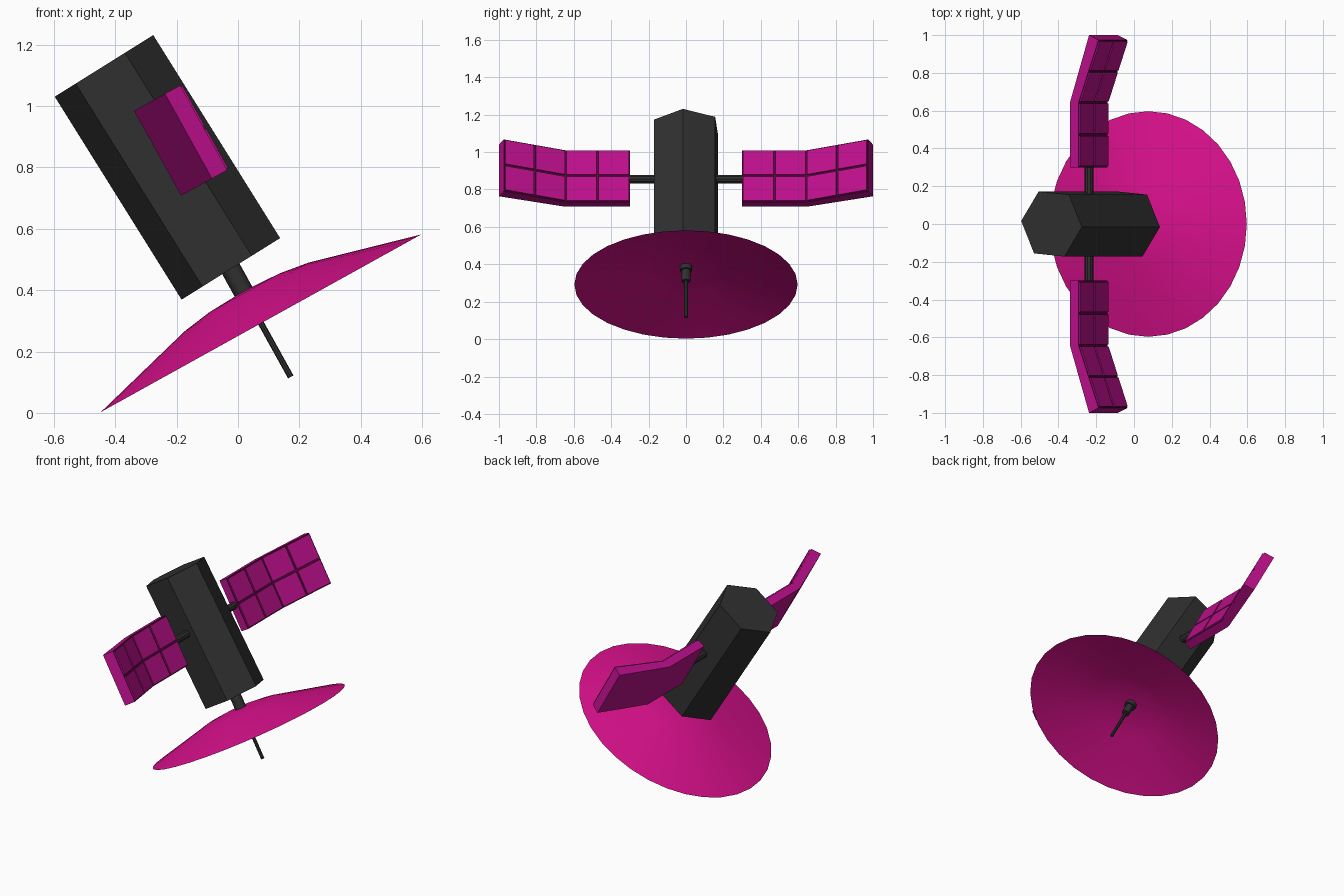
import bpy, bmesh
from math import radians, cos, sin, pi
from mathutils import Matrix, Vector

cube = bpy.data.objects.get("Cube")
if cube:
    bpy.data.objects.remove(cube, do_unlink=True)


def material(name, rgb):
    m = bpy.data.materials.new(name)
    m.use_nodes = True
    m.diffuse_color = (*rgb, 1)
    m.node_tree.nodes["Principled BSDF"].inputs["Base Color"].default_value = (*rgb, 1)
    return m


PINK = material("dish pink", (0.69, 0.005, 0.26))
PURPLE = material("panel magenta", (0.50, 0.005, 0.26))
SEAM = material("seam dark magenta", (0.10, 0.002, 0.05))
GREY = material("charcoal grey", (0.03, 0.03, 0.03))


def frame(x, z, tilt):
    """Frame tilted about the y axis, its z axis leaning towards -x."""
    return Matrix.Translation((x, 0, z)) @ Matrix.Rotation(-radians(tilt), 4, 'Y')


def finish(name, bm, matrix, *mats):
    bmesh.ops.recalc_face_normals(bm, faces=bm.faces)
    mesh = bpy.data.meshes.new(name)
    bm.to_mesh(mesh)
    bm.free()
    for m in mats:
        mesh.materials.append(m)
    obj = bpy.data.objects.new(name, mesh)
    obj.matrix_world = matrix
    bpy.context.collection.objects.link(obj)
    return obj


def prism_mesh(outline, z0, z1):
    bm = bmesh.new()
    face = bm.faces.new([bm.verts.new((x, y, z0)) for x, y in outline])
    up = bmesh.ops.extrude_face_region(bm, geom=[face])
    verts = [g for g in up["geom"] if isinstance(g, bmesh.types.BMVert)]
    bmesh.ops.translate(bm, vec=(0, 0, z1 - z0), verts=verts)
    bmesh.ops.recalc_face_normals(bm, faces=bm.faces)
    bm.normal_update()
    return bm


def lathe(name, profile, matrix, sides, mat):
    """Spin a (radius, height) profile around the local z axis."""
    bm = bmesh.new()
    verts = [bm.verts.new((r, 0, h)) for r, h in profile]
    edges = [bm.edges.new(pair) for pair in zip(verts, verts[1:])]
    bmesh.ops.spin(bm, geom=verts + edges, cent=(0, 0, 0), axis=(0, 0, 1),
                   angle=2 * pi, steps=sides)
    bmesh.ops.remove_doubles(bm, verts=bm.verts, dist=0.0005)
    obj = finish(name, bm, matrix, mat)
    bpy.ops.object.select_all(action='DESELECT')
    obj.select_set(True)
    bpy.context.view_layer.objects.active = obj
    bpy.ops.object.shade_smooth_by_angle(angle=radians(30))
    return obj


# Hexagonal body, slightly rolled about its own axis
hexagon = [(0.19 * cos(radians(a)), 0.19 * sin(radians(a))) for a in range(-5, 355, 60)]
finish("body", prism_mesh(hexagon, -0.39, 0.39), frame(-0.23, 0.80, 32), GREY)

# Dish: thin closed shell
dish_frame = frame(0.075, 0.292, 29)
outer = [(0.597, 0), (0.23, 0.098), (0.13, 0.113), (0, 0.119)]
inner = [(r, h - 0.006) for r, h in outer[:0:-1]]
lathe("dish", outer + inner + outer[:1], dish_frame, 32, PINK)

# Neck through the dish and the feed rod, stepping down in radius
lathe("neck", [(0, 0.24), (0.033, 0.24), (0.033, 0.085), (0, 0.085)], dish_frame, 16, GREY)
lathe("feed_sleeve", [(0, 0.1), (0.023, 0.1), (0.023, 0.02), (0, 0.02)], dish_frame, 12, GREY)
lathe("feed_rod", [(0, 0.03), (0.01, 0.03), (0.01, -0.20), (0, -0.20)], dish_frame, 8, GREY)

# Solar wings: bent slab, raised cells on its front, arm to the body
wing_frame = frame(-0.262, 0.846, 29)
half = 0.158
front = [Vector(p) for p in ((0.052, 0.30), (0.052, 0.645), (0.172, 0.974))]
back = [Vector(p) for p in ((0.115, 1.0), (0, 0.645), (0, 0.30))]
gap = 0.006

for side, label in ((1, "back"), (-1, "front")):
    bm = prism_mesh([(p.x, side * p.y) for p in front + back], -half, half)
    for f in bm.faces:
        f.material_index = 1 if f.normal.x > 0.5 else 0
    finish(f"{label}_panel", bm, wing_frame, PURPLE, SEAM)

    cells = bmesh.new()
    for a, b in zip(front, front[1:]):
        along = (b - a).normalized()
        out = Vector((along.y, -along.x)) * 0.008
        mid = (a + b) / 2
        for p, q in ((a, mid), (mid, b)):
            p, q = p + along * gap, q - along * gap
            quad = [(v.x, side * v.y) for v in (p, q, q + out, p + out)]
            for z0, z1 in ((-half + gap, -gap), (gap, half - gap)):
                part = prism_mesh(quad, z0, z1)
                temp = bpy.data.meshes.new("temp")
                part.to_mesh(temp)
                part.free()
                cells.from_mesh(temp)
                bpy.data.meshes.remove(temp)
    finish(f"{label}_panel_cells", cells, wing_frame, PURPLE)

    arm_frame = Matrix.Translation((-0.238, 0, 0.855)) @ Matrix.Rotation(-side * pi / 2, 4, 'X')
    lathe(f"{label}_panel_arm", [(0, 0.1), (0.023, 0.1), (0.023, 0.31), (0, 0.31)],
          arm_frame, 10, GREY)
